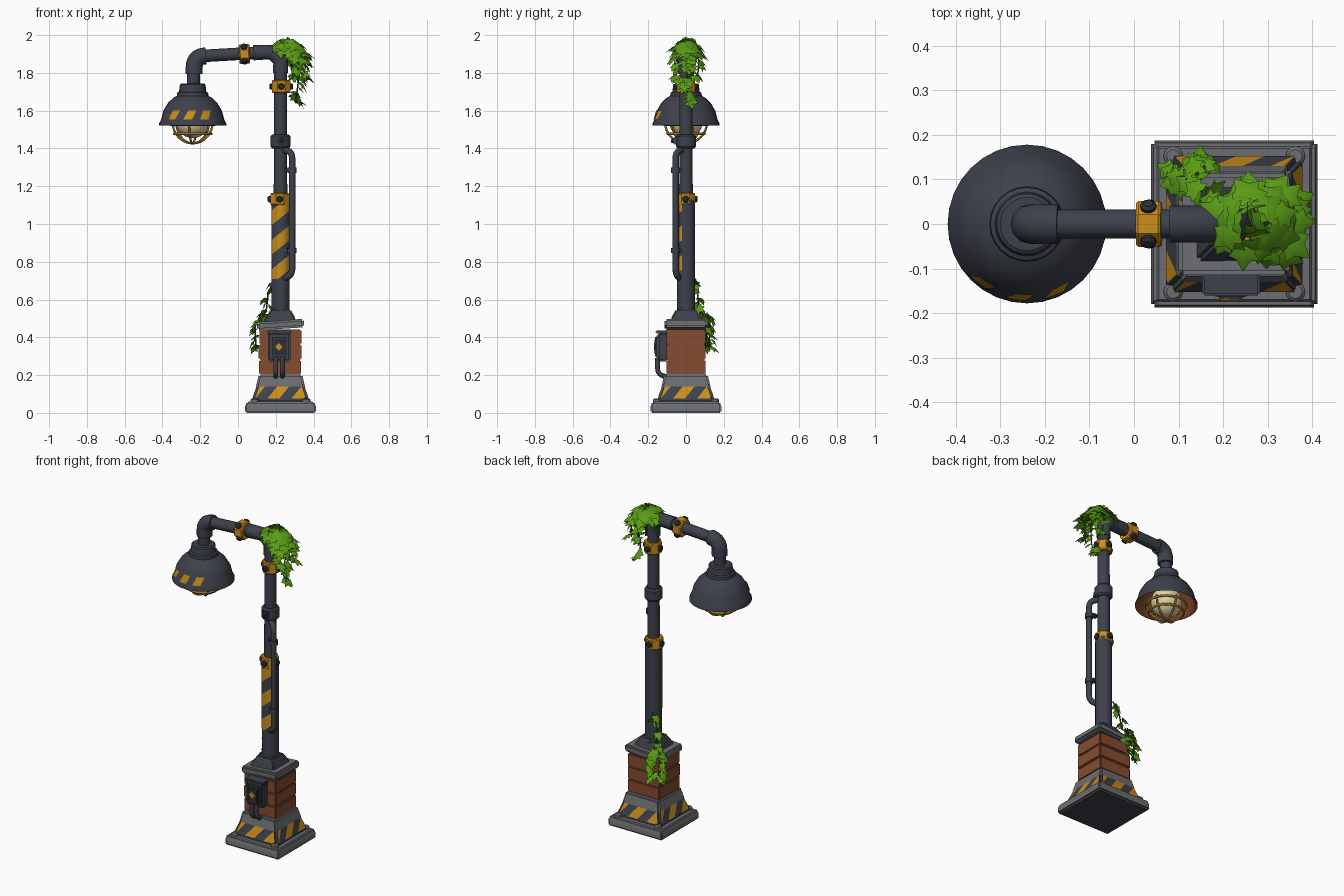
import bpy, bmesh, math, random
from mathutils import Vector, Matrix

if "Cube" in bpy.data.objects:
    bpy.data.objects.remove(bpy.data.objects["Cube"])
random.seed(4)
PX = 0.225   # pole axis
LX = -0.24   # lamp axis
made = []


def material(name, *rgb):
    m = bpy.data.materials.new(name)
    m.use_nodes = True
    m.diffuse_color = (*rgb, 1)
    m.node_tree.nodes["Principled BSDF"].inputs["Base Color"].default_value = (*rgb, 1)
    return m


SLATE = material("slate paint", 0.047, 0.053, 0.07)
DARK = material("dark bolt metal", 0.025, 0.028, 0.036)
GREY = material("grey concrete", 0.15, 0.155, 0.165)
YELLOW = material("warning yellow", 0.6, 0.27, 0.012)
BRICK = material("red brick", 0.24, 0.072, 0.03)
LEAF = material("leaf green", 0.1, 0.33, 0.008)
STEM = material("vine stem", 0.06, 0.08, 0.015)
CREAM = material("cream glass", 0.75, 0.65, 0.38)
BRONZE = material("bronze wire", 0.35, 0.17, 0.025)


def finish(name, bm, mats, matrix=None):
    if matrix:
        bm.transform(matrix)
    me = bpy.data.meshes.new(name)
    bm.to_mesh(me)
    bm.free()
    ob = bpy.data.objects.new(name, me)
    bpy.context.collection.objects.link(ob)
    for m in mats:
        me.materials.append(m)
    made.append(ob)
    return ob


def box(name, centre, size, mat, bevel=0.008, tilt=0):
    bm = bmesh.new()
    bmesh.ops.create_cube(bm, size=1, matrix=Matrix.Diagonal((*size, 1)))
    bmesh.ops.bevel(bm, geom=bm.edges[:], offset=bevel, segments=2, affect='EDGES')
    return finish(name, bm, [mat], Matrix.Translation(centre) @ Matrix.Rotation(tilt, 4, 'Y'))


def lathe(name, profile, mat, x=PX, y=0, z=0, segs=24, spin=0.0, axis=None, bevel=0, caps=True):
    """Spin (radius, height) pairs; axis points the height elsewhere."""
    bm = bmesh.new()
    rings = [[bm.verts.new((r * math.cos(spin + math.tau * i / segs),
                            r * math.sin(spin + math.tau * i / segs), h))
              for i in range(segs)] for r, h in profile]
    for a, b in zip(rings, rings[1:]):
        for i in range(segs):
            j = (i + 1) % segs
            bm.faces.new((a[i], a[j], b[j], b[i]))
    if caps:
        bm.faces.new(rings[0][::-1])
        bm.faces.new(rings[-1])
    if bevel:
        bmesh.ops.bevel(bm, geom=bm.edges[:], offset=bevel, segments=2, affect='EDGES')
    turn = Vector(axis).to_track_quat('Z', 'Y').to_matrix().to_4x4() if axis else Matrix()
    return finish(name, bm, [mat], Matrix.Translation((x, y, z)) @ turn)


def square(name, levels, mat, bevel=0.01):
    return lathe(name, [(h * math.sqrt(2), z) for h, z in levels], mat,
                 segs=4, spin=math.pi / 4, bevel=bevel)


def bolt(name, pos, axis, r=0.016, h=0.012):
    lathe(name, [(r, 0), (r, h * 0.6), (r * 0.6, h)], DARK, *pos, segs=10, axis=axis)


def rounded(pts, r):
    pts = [Vector(p) for p in pts]
    out = [pts[0]]
    for a, b, c in zip(pts, pts[1:], pts[2:]):
        p, q = b + (a - b).normalized() * r, b + (c - b).normalized() * r
        out += [p * (1 - t) ** 2 + b * 2 * t * (1 - t) + q * t * t for t in (0, .2, .4, .6, .8, 1)]
    return out + [pts[-1]]


def tube(name, pts, radius, mat, bend=0, cyclic=False, res=4):
    cu = bpy.data.curves.new(name, 'CURVE')
    cu.dimensions, cu.bevel_depth, cu.bevel_resolution, cu.use_fill_caps = '3D', radius, res, True
    pts = rounded(pts, bend) if bend else pts
    sp = cu.splines.new('POLY')
    sp.points.add(len(pts) - 1)
    for p, co in zip(sp.points, pts):
        p.co = (*co, 1)
    sp.use_smooth, sp.use_cyclic_u = True, cyclic
    cu.materials.append(mat)
    ob = bpy.data.objects.new(name, cu)
    bpy.context.collection.objects.link(ob)


def stripes(name, rows, slant, half, phase=0):
    """Sheet cut along slanted lines into alternating bands."""
    bm = bmesh.new()
    grid = [[bm.verts.new(p) for p in row] for row in rows]
    for a, b in zip(grid, grid[1:]):
        for i in range(len(a) - 1):
            bm.faces.new((a[i], a[i + 1], b[i + 1], b[i]))
    slant = Vector(slant)
    s = lambda p: (slant.dot(p) - phase) / half
    vals = [s(v.co) for v in bm.verts]
    for k in range(math.ceil(min(vals)), math.floor(max(vals)) + 1):
        bmesh.ops.bisect_plane(bm, geom=bm.verts[:] + bm.edges[:] + bm.faces[:], dist=1e-5,
                               plane_co=slant * ((k * half + phase) / slant.length_squared), plane_no=slant)
    for f in bm.faces:
        f.material_index = math.floor(s(f.calc_center_median())) % 2
    return finish(name, bm, [YELLOW, SLATE])


# Base plate, with a dark underside, and corner bolts
plate = square("base_plate", [(0.187, 0), (0.187, 0.045), (0.177, 0.06)], GREY, 0.008)
plate.data.materials.append(SLATE)
for f in plate.data.polygons:
    f.material_index = int(f.normal.z < -0.7)
for sx in (-1, 1):
    for sy in (-1, 1):
        lathe("base_bolt", [(0.022, 0.05), (0.022, 0.07), (0.015, 0.077)], GREY,
              PX + sx * 0.137, sy * 0.152, segs=12)

# Striped plinth
square("plinth_skirt", [(0.153, 0.058), (0.15, 0.075), (0.124, 0.15)], SLATE, 0.012)
square("plinth_top", [(0.13, 0.14), (0.127, 0.15), (0.115, 0.205)], GREY)
for i in range(4):
    turn = Matrix.Translation((PX, 0, 0)) @ Matrix.Rotation(i * math.pi / 2, 4, 'Z')
    rows = [[turn @ Vector((sx * (h - 0.014), -h - 0.003, z)) for sx in (-1, 1)]
            for h, z in ((0.15, 0.075), (0.127, 0.141))]
    u = turn.to_3x3() @ Vector((1, 0, 0))
    stripes("plinth_stripes", rows, u - Vector((0, 0, 0.8)), 0.064, u.x * PX - 0.13)

# Brick pillar and tilted capstone
for i in range(3):
    box("brick_course", (PX + random.uniform(-.003, .003), 0, 0.242 + i * 0.08),
        (0.222 + 0.004 * (i % 2), 0.206, 0.079), BRICK, 0.006)
box("capstone", (PX, 0, 0.467), (0.25, 0.228, 0.045), GREY, 0.01, tilt=-0.07)

# Pole
square("pole_foot", [(0.085, 0.475), (0.08, 0.5), (0.052, 0.55)], SLATE, 0.008)
lathe("pole_lower", [(0.048, 0.5), (0.048, 1.13)], SLATE)
lathe("pole_upper", [(0.036, 1.12), (0.034, 1.82)], SLATE)
lathe("pole_collar", [(0.044, 1.4), (0.052, 1.41), (0.052, 1.465), (0.044, 1.475)], SLATE, segs=12)
box("collar_latch", (PX + 0.005, -0.055, 1.44), (0.04, 0.025, 0.04), SLATE, 0.006)
bolt("collar_bolt", (PX + 0.005, -0.067, 1.44), (0, -1, 0), 0.012)
angles = [math.radians(a) for a in range(-155, -24, 10)]
stripes("pole_stripes", [[(PX + 0.0505 * math.cos(a), 0.0505 * math.sin(a), z) for a in angles]
                         for z in (0.71, 1.11)], (-0.8, 0, 1), 0.078, 0.54)


def clamp(name, pos, axis, r, width, spin):
    e = width / 2
    lathe(name, [(r - .005, -e), (r, -e + .006), (r, e - .006), (r - .005, e)], YELLOW, *pos,
          segs=8, spin=math.pi / 8, axis=axis)
    turn = Vector(axis).to_track_quat('Z', 'Y')
    for i in range(4):
        a = spin + i * math.pi / 2
        d = turn @ Vector((math.cos(a), math.sin(a), 0))
        bolt(name + "_bolt", Vector(pos) + d * r * 0.92, d, 0.018, 0.014)


clamp("lower_clamp", (PX - 0.004, -0.002, 1.132), (0, 0, 1), 0.054, 0.066, 0)
clamp("upper_clamp", (PX + 0.004, 0, 1.728), (0, 0, 1), 0.053, 0.07, 0)
clamp("arm_clamp", (0.034, 0, 1.9), (1, 0, 0.05), 0.056, 0.056, math.pi / 4)

# Arm with mitred corner joint and lamp elbow
tube("corner_joint", [(PX, 0, 1.8), (PX, 0, 1.865), (PX - 0.045, 0, 1.91), (0.08, 0, 1.907)], 0.041, SLATE)
tube("arm", [(0.16, 0, 1.91), (-0.18, 0, 1.89)], 0.033, SLATE)
tube("lamp_elbow", [(-0.17, 0, 1.89), (-0.232, 0, 1.885), (-0.232, 0, 1.795)], 0.045, SLATE, 0.055)
lathe("lamp_neck", [(0.034, 1.73), (0.034, 1.82)], SLATE, LX + 0.004)

# Lamp head
lathe("lamp_cap", [(0.085, 1.67), (0.082, 1.695), (0.072, 1.7), (0.068, 1.738), (0.06, 1.744)], SLATE, LX)
dome = [(0.178, 1.522), (0.178, 1.532), (0.168, 1.55), (0.155, 1.6), (0.13, 1.642), (0.1, 1.67), (0.07, 1.685)]
lathe("lamp_shade", dome, SLATE, LX, segs=32, caps=False)
lathe("shade_lining", [(dome[0][0], dome[0][1])] + [(r - 0.01, z - 0.004) for r, z in dome[1:]],
      BRICK, LX, segs=32, caps=False)
for mid in (-127, -95, -65):
    rows = []
    for r, z, lean in ((0.172, 1.553, -4), (0.165, 1.577, 0), (0.158, 1.602, 4)):
        rows.append([(LX + r * math.cos(math.radians(mid + lean + d)),
                      r * math.sin(math.radians(mid + lean + d)), z) for d in (-8, -3, 3, 8)])
    stripes("shade_stripe", rows, (0, 0, 1), 2)
bm = bmesh.new()
bmesh.ops.create_uvsphere(bm, u_segments=24, v_segments=14, radius=0.09)
finish("bulb", bm, [CREAM], Matrix.Translation((LX, 0, 1.545)))
for i in range(3):
    a = math.radians(20 + i * 60)
    tube("cage_rib", [(LX + 0.113 * math.cos(t) * math.cos(a), 0.113 * math.cos(t) * math.sin(a),
                       1.54 - 0.113 * math.sin(t)) for t in [math.pi * k / 16 for k in range(17)]],
         0.006, BRONZE, res=2)
for r, z in ((0.115, 1.525), (0.098, 1.478)):
    tube("cage_ring", [(LX + r * math.cos(k * math.tau / 28), r * math.sin(k * math.tau / 28), z)
                       for k in range(28)], 0.007, BRONZE, cyclic=True, res=2)

# Conduit and its brackets
CX, CY = 0.287, -0.055
tube("conduit", [(PX + 0.02, -0.02, 1.39), (CX, CY, 1.385), (CX, CY, 0.725), (PX, -0.02, 0.71)], 0.017, SLATE, 0.04)
for z in (0.86, 1.285):
    lathe("conduit_bracket", [(0.024, -0.014), (0.024, 0.014)], SLATE, CX, CY, z, segs=12)
    box("bracket_arm", (0.265, -0.035, z), (0.04, 0.035, 0.016), SLATE, 0.004)

# Control box with plate, emblem and feed pipes
box("control_box", (0.218, -0.122, 0.35), (0.12, 0.055, 0.155), SLATE, 0.01)
box("control_door", (0.218, -0.152, 0.35), (0.088, 0.022, 0.118), SLATE, 0.008)
box("door_panel", (0.218, -0.163, 0.35), (0.06, 0.008, 0.085), DARK, 0.003)
lathe("warning_emblem", [(0.021, 0), (0.021, 0.004)], YELLOW, 0.216, -0.166, 0.35, segs=4, axis=(0, -1, 0))
box("box_hood", (0.218, -0.128, 0.428), (0.13, 0.065, 0.016), SLATE, 0.005)
for x in (0.2, 0.235):
    tube("feed_pipe", [(x, -0.15, 0.29), (x, -0.15, 0.205), (x, -0.1, 0.19)], 0.013, SLATE, 0.03)

# Ivy
HALF = [(0.2, -0.1), (0.52, 0.05), (0.36, 0.26), (0.52, 0.52), (0.24, 0.58)]
OUTLINE = [(0, 0)] + HALF + [(0, 1)] + [(-x, y) for x, y in reversed(HALF)]


def add_leaf(bm, pos, out, size):
    out = Vector(out).normalized()
    tip = Vector((out.x, out.y, -0.75)) + Vector([random.uniform(-.45, .45) for _ in range(3)])
    tip.normalize()
    side = tip.cross(out + Vector((0, 0, 0.6))).normalized()
    up = side.cross(tip)
    place = lambda x, y, z: bm.verts.new(Vector(pos) + size * (side * x + tip * y + up * z))
    mid = place(0, 0.35, 0.06)
    rim = [place(x, y, -0.45 * x * x - 0.2 * y * y) for x, y in OUTLINE]
    for a, b in zip(rim, rim[1:] + rim[:1]):
        bm.faces.new((mid, a, b))


def vine(name, pts, count, size, spread, out):
    tube(name + "_stem", [Vector(p) for p in pts], 0.004, STEM, 0.02, res=1)
    bm = bmesh.new()
    for i in range(count):
        t = (i + 0.5) / count * (len(pts) - 1)
        a, b = Vector(pts[int(t)]), Vector(pts[int(t) + 1])
        j = Vector([random.uniform(-1, 1) for _ in range(3)])
        add_leaf(bm, a.lerp(b, t % 1) + j * spread, Vector(out) + j * 0.7, size * random.uniform(0.75, 1.15))
    finish(name + "_leaves", bm, [LEAF])


bm = bmesh.new()
for i in range(46):
    a, h = i * 2.4, 1 - (i + 0.5) / 46 * 0.95
    r = math.sqrt(1 - h * h)
    d = Vector((r * math.cos(a), r * math.sin(a), h))
    add_leaf(bm, Vector((0.272, 0.005, 1.905)) + Vector((d.x * 0.085, d.y * 0.06, d.z * 0.075 - d.x * 0.02)),
             d, random.uniform(0.055, 0.08))
finish("ivy_crown_leaves", bm, [LEAF])
vine("ivy_long", [(0.29, 0, 1.93), (0.33, 0.01, 1.85), (0.315, 0, 1.72), (0.305, 0.025, 1.64)], 17, 0.062, 0.014, (1, 0, 0))
vine("ivy_outer", [(0.3, 0.02, 1.93), (0.36, 0.03, 1.88), (0.35, 0.04, 1.77)], 9, 0.06, 0.012, (1, 0.3, 0))
vine("ivy_front", [(0.28, -0.03, 1.93), (0.32, -0.06, 1.87), (0.315, -0.05, 1.75)], 9, 0.06, 0.012, (0.7, -0.8, 0))
vine("ivy_back", [(0.27, 0.03, 1.93), (0.28, 0.07, 1.87), (0.29, 0.06, 1.77)], 8, 0.06, 0.012, (0.5, 0.9, 0))
vine("ivy_climb", [(0.2, 0.05, 0.71), (0.16, 0.06, 0.64), (0.15, 0.07, 0.54), (0.12, 0.11, 0.5)], 11, 0.052, 0.014, (-0.7, 0.6, 0))
vine("ivy_left", [(0.12, 0.1, 0.52), (0.09, 0.11, 0.46), (0.095, 0.1, 0.34)], 11, 0.055, 0.014, (-1, 0.4, 0))
vine("ivy_rear", [(0.14, 0.11, 0.53), (0.16, 0.13, 0.46), (0.14, 0.12, 0.35)], 13, 0.056, 0.016, (-0.1, 1, 0))

# Smooth shading with sharp edges kept
bpy.ops.object.select_all(action='DESELECT')
for ob in made:
    ob.select_set(True)
bpy.context.view_layer.objects.active = made[0]
bpy.ops.object.shade_smooth_by_angle(angle=math.radians(35))
